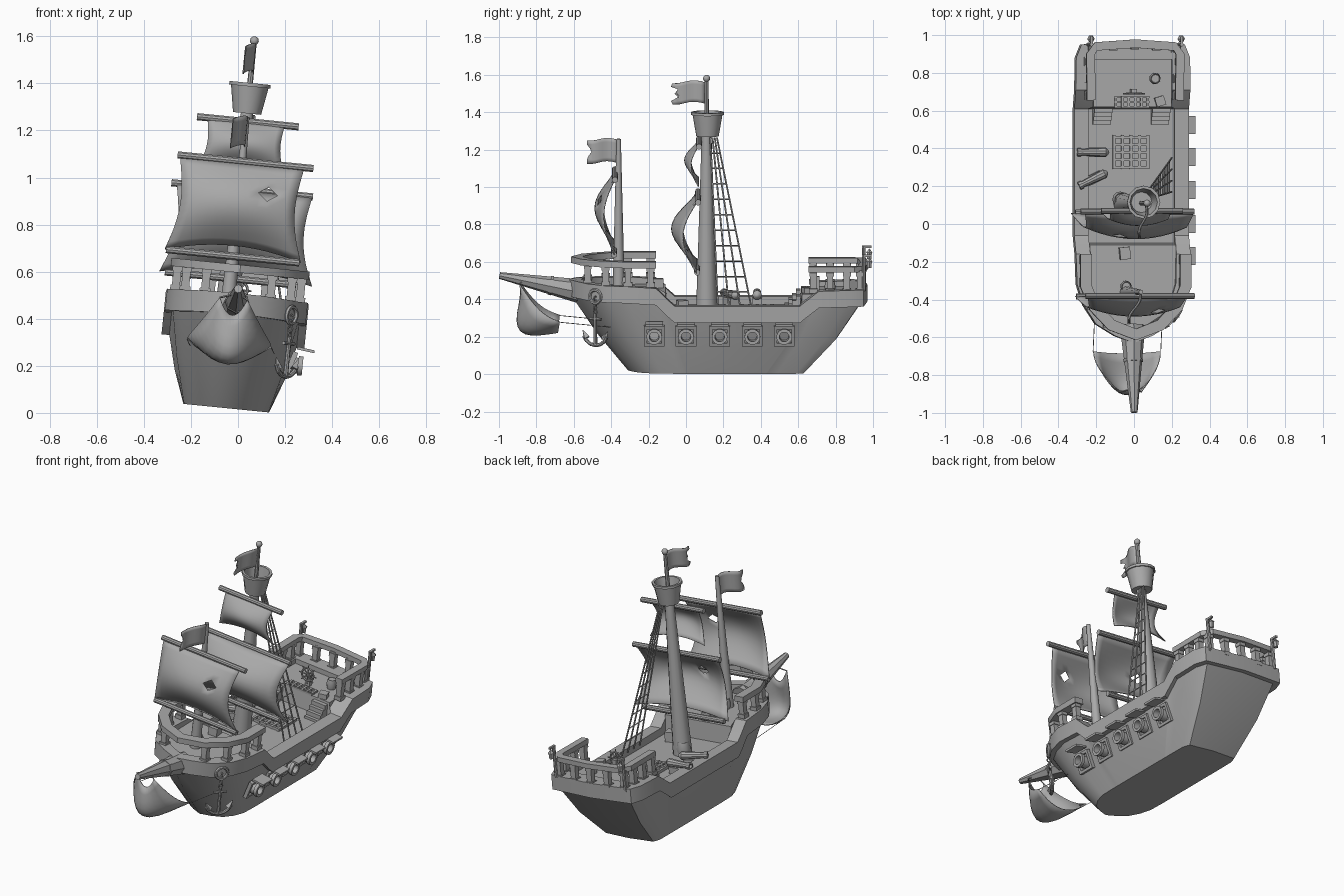
import bpy, bmesh
from math import pi, sin, cos
from mathutils import Matrix, Vector

cube = bpy.data.objects.get("Cube")
if cube:
    bpy.data.objects.remove(cube)

grey = bpy.data.materials.new("plain_grey")
grey.use_nodes = True
grey.diffuse_color = (0.4, 0.4, 0.4, 1)
grey.node_tree.nodes["Principled BSDF"].inputs["Base Color"].default_value = (0.4, 0.4, 0.4, 1)

# The whole ship heels over to its left
HEEL = Matrix.Translation((-0.05, 0, 0.02)) @ Matrix.Rotation(0.1, 4, 'Y')


def add(name, bm, matrix=Matrix(), thick=0):
    bmesh.ops.remove_doubles(bm, verts=bm.verts[:], dist=0.0002)
    bmesh.ops.recalc_face_normals(bm, faces=bm.faces[:])
    me = bpy.data.meshes.new(name)
    bm.to_mesh(me)
    bm.free()
    me.materials.append(grey)
    me.shade_smooth()
    me.set_sharp_from_angle(angle=0.6)
    ob = bpy.data.objects.new(name, me)
    bpy.context.scene.collection.objects.link(ob)
    ob.matrix_world = HEEL @ matrix
    if thick:
        ob.modifiers.new("thickness", 'SOLIDIFY').thickness = thick


def grid(rows, close=False):
    bm = bmesh.new()
    vs = [[bm.verts.new(p) for p in r] for r in rows]
    n = len(vs[0])
    for a, b in zip(vs, vs[1:]):
        for i in range(n if close else n - 1):
            j = (i + 1) % n
            bm.faces.new((a[i], a[j], b[j], b[i]))
    return bm, vs


def lathe(name, profile, matrix=Matrix(), seg=12):
    rows = [[(r * cos(2 * pi * i / seg), r * sin(2 * pi * i / seg), z) for i in range(seg)]
            for r, z in profile]
    add(name, grid(rows, True)[0], matrix)


def aim(a, b):
    a, d = Vector(a), Vector(b) - Vector(a)
    return Matrix.Translation(a) @ d.to_track_quat('Z', 'Y').to_matrix().to_4x4(), d.length


def rod(name, a, b, r0, r1=None, seg=8):
    m, length = aim(a, b)
    r1 = r0 if r1 is None else r1
    lathe(name, [(0, 0), (r0, 0), (r1, length), (0, length)], m, seg)


def ring(name, at, axis, big, small, seg=16):
    m, _ = aim(at, Vector(at) + Vector(axis))
    pts = [(big + small * cos(k * pi / 3), small * sin(k * pi / 3)) for k in range(7)]
    lathe(name, pts, m, seg)


def box(name, at, size, turn=0, axis='Z'):
    bm = bmesh.new()
    bmesh.ops.create_cube(bm, size=1)
    bmesh.ops.scale(bm, vec=size, verts=bm.verts[:])
    add(name, bm, Matrix.Translation(at) @ Matrix.Rotation(turn, 4, axis))


def rail(name, half, z, w, h):
    pts = [Vector(p) for p in half] + [Vector((-x, y)) for x, y in half[-2::-1]]
    rows = []
    for i, p in enumerate(pts):
        t = (pts[min(i + 1, len(pts) - 1)] - pts[max(i - 1, 0)]).normalized()
        n = Vector((-t.y, t.x)) * w / 2
        rows.append([(*(p + n), z + h / 2), (*(p - n), z + h / 2), (*(p - n), z - h / 2), (*(p + n), z - h / 2)])
    bm, vs = grid(rows, True)
    bm.faces.new(vs[0])
    bm.faces.new(vs[-1])
    add(name, bm)


# Hull: columns of (half width, y, bulwark top, deck height) from stern to bow
columns = [(0, .97, .46, .43), (.275, .95, .46, .43), (.303, .88, .46, .43),
           (.305, .71, .455, .43), (.305, .62, .385, .43), (.305, .61, .375, .33),
           (.305, -.06, .375, .33), (.305, -.1, .41, .33), (.305, -.11, .42, .44),
           (.305, -.16, .47, .44), (.3, -.32, .48, .44), (.265, -.43, .48, .44),
           (.2, -.53, .485, .44), (.1, -.592, .49, .44), (0, -.63, .49, .44)]
rows = []
for x, y, top, deck in columns:
    low = top - .09
    by = -.31 + (y + .63) * .594
    iy = min(y, .87) if y > -.3 else (y + .3) * .8 - .3
    ix = x * (.68 if y > .615 else .75)
    hy = y * .97
    rows.append([(0, by, 0), (x * .6, by, 0), (x * .77, (by + hy) / 2 + y * .025, low / 2),
                 (x * .89, hy, low), (x, y, low), (x, y, top), (ix, iy, top),
                 (ix, iy, deck), (0, iy, deck)])
bm, _ = grid(rows)
bmesh.ops.remove_doubles(bm, verts=bm.verts[:], dist=.0002)
bmesh.ops.mirror(bm, geom=bm.verts[:] + bm.edges[:] + bm.faces[:], axis='X', merge_dist=.0005)
add("hull", bm)

# Bowsprit
rod("bowsprit", (0, -.54, .42), (0, -.997, .51), .068, .018, 8)
rod("bowsprit_band", (0, -.715, .455), (0, -.73, .458), .053, .051, 8)

# Railings
bow_path = [(.265, -.16), (.265, -.33), (.22, -.44), (.13, -.535), (0, -.585)]
stern_path = [(.235, .655), (.238, .9), (.21, .94), (0, .955)]
rail("bow_rail", bow_path, .595, .06, .034)
rail("stern_rail", stern_path, .567, .045, .03)
bow_posts = [(.265, -.19), (.265, -.31), (.225, -.43), (.14, -.525)]
stern_posts = [(.235, .68), (.236, .77), (.238, .86), (.225, .93), (.115, .94), (0, .945)]
for posts, z0, z1 in ((bow_posts, .475, .59), (stern_posts, .44, .56)):
    for px, py in posts:
        for x in {px, -px}:
            box("rail_post", (x, py, (z0 + z1) / 2), (.034, .034, z1 - z0))
            box("rail_post_foot", (x, py, z0 + .012), (.046, .046, .024))
            box("rail_post_head", (x, py, z1 - .02), (.042, .042, .02))

# Stern lanterns and stairs
for s in (-1, 1):
    x = s * .24
    rod("lantern_pole", (x, .95, .45), (x, .95, .645), .01)
    box("lantern_arm", (x, .967, .64), (.014, .05, .012))
    lathe("lantern", [(0, 0), (.013, 0), (.016, .035), (.02, .035), (0, .055)],
          Matrix.Translation((x, .98, .575)), 6)
    for k in range(4):
        box("stair_step", (s * .155, .6 - k * .02, .37 - k * .0125), (.095, .025, .1 - k * .025))

# Masts and crow's nest
MX = -.037
rod("main_mast", (MX, .11, .32), (MX, .11, 1.27), .056, .026, 12)
lathe("crows_nest", [(0, 0), (.06, 0), (.08, .115), (.088, .115), (.088, .13), (.073, .13), (.055, .015), (0, .015)],
      Matrix.Translation((MX, .115, 1.255)), 12)
rod("main_flagpole", (MX, .11, 1.25), (MX, .11, 1.55), .013, .011)
lathe("main_mast_ball", [(.019 * sin(k * pi / 6), -.019 * cos(k * pi / 6)) for k in range(7)],
      Matrix.Translation((MX, .11, 1.565)))
rod("fore_mast", (MX, -.36, .43), (MX, -.36, 1.24), .032, .012, 12)


# Sails, bulging forward, each with concave edges and an optional torn hole
def sail(name, cx, y, z0, z1, w0, w1, belly, arch, hole=None):
    n = 12
    rows = []
    for j in range(n + 1):
        v = j / n
        row = []
        for i in range(n + 1):
            u = 2 * i / n - 1
            bow = sin(pi * v)
            row.append((cx + u * (w0 + (w1 - w0) * v) * (1 - .12 * bow), y - belly * bow * (1 - .45 * u * u),
                        z0 + (z1 - z0) * v + arch * (1 - u * u) * (1 - v)))
        rows.append(row)
    bm, vs = grid(rows)
    if hole:
        v = vs[hole[0]][hole[1]]
        near = {e.other_vert(v) for e in v.link_edges}
        for f in list(v.link_faces):
            a, b = [w for w in f.verts if w in near]
            bmesh.utils.face_split(f, a, b)
        bmesh.ops.delete(bm, geom=[v], context='VERTS')
    add(name, bm, thick=.005)


def yard(name, cx, y, z, half):
    rod(name, (cx - half, y, z), (cx + half, y, z), .016, .016, 10)


sail("fore_sail", MX, -.385, .645, 1.045, .29, .265, .105, .045, (8, 9))
yard("fore_upper_yard", -.023, -.38, 1.05, .29)
yard("fore_lower_yard", MX, -.385, .645, .285)
sail("main_lower_sail", -.015, .055, .55, .93, .325, .29, .135, .04, (7, 4))
yard("main_middle_yard", -.025, .065, .93, .302)
yard("main_lower_yard", MX, .06, .55, .28)
sail("main_upper_sail", MX, .065, 1.0, 1.22, .19, .165, .075, .03)
yard("main_upper_yard", -.03, .07, 1.22, .217)

# Bag-shaped sail under the bowsprit
rows = []
for j in range(11):
    v = j / 10
    b = sin(pi * v)
    middle = Vector((0, -.885 + .2 * v - .1 * b, .395 - .195 * v - .09 * b))
    side = Vector((.06 + .12 * sin(v * pi / 2), -.89 + .215 * v, .465 - .19 * v - .035 * b))
    row = []
    for u in [k / 5 - 1 for k in range(11)]:
        p = middle.lerp(side, u * u)
        row.append((side.x * u - .015, p.y, p.z))
    rows.append(row)
add("bow_sail", grid(rows)[0], thick=.005)
for s in (-1, 1):
    rod("bow_sail_line", (s * .18 - .015, -.675, .275), (s * .18, -.4, .25), .002, seg=4)
    rod("bow_sail_tie", (s * .06 - .015, -.89, .465), (0, -.87, .49), .004, seg=4)


# Torn flags streaming forward, drifting to the right
def flag(name, y, z, length, height, drift, tails):
    rows = []
    for i in range(9):
        u = i / 8
        rows.append([(MX + .012 * sin(u * 6) - drift * u, y - length * u * (tails[k] if i == 8 else .93),
                      z + height * k / 6 + .01 * sin(u * 5)) for k in range(7)])
    add(name, grid(rows)[0], thick=.004)


flag("main_flag", .1, 1.43, .18, .115, .03, (.95, 1, .75, .9, .7, 1, .97))
flag("fore_flag", -.365, 1.11, .165, .125, .055, (1, 1, .95, .85, .9, 1, 1))

# Rope ladder on the left side
tops = [Vector((MX + .03, .13 + .012 * k, 1.25)) for k in range(4)]
feet = [Vector((.215, .17 + .06 * k, .36)) for k in range(4)]
for a, b in zip(tops, feet):
    rod("shroud", a, b, .005, seg=5)
for k in range(1, 11):
    for i in range(3):
        t = k / 11
        rod("shroud_rung", tops[i].lerp(feet[i], t), tops[i + 1].lerp(feet[i + 1], t), .004, seg=4)

# Gun ports with barrels and raised lids, left side only
gun = [(0, 0), (.036, 0), (.034, .07), (.042, .07), (.042, .09), (.026, .09), (.024, .03), (0, .03)]
for y in (-.17, 0, .18, .355, .525):
    for s in (-1, 1):
        box("port_side", (.254, y + s * .047, .212), (.022, .016, .11), .29, 'Y')
        box("port_sill", (.254 + s * .014, y, .212 + s * .047), (.022, .11, .016), .29, 'Y')
    lathe("gun_barrel", gun, aim((.215, y, .21), (.3, y, .21))[0], 14)
    box("port_lid", (.312, y, .28), (.075, .095, .012), .12, 'Y')

# Anchor on the left bow, lying along the planking
HOOK, ALONG = Vector((.237, -.485, 0)), Vector((.045, .064, 0))


def anchor_point(side, z):
    return HOOK + ALONG * side + Vector((0, 0, z))


ring("anchor_hawse", anchor_point(0, .42), (.82, -.57, 0), .036, .009)
for k in range(4):
    ring("chain_link", anchor_point(0, .41 - k * .024), (.82, -.57, 0) if k % 2 else ALONG, .012, .004, 8)
rod("anchor_shank", anchor_point(0, .33), anchor_point(0, .16), .009, .011)
rod("anchor_stock", anchor_point(-.5, .3), anchor_point(.5, .3), .008)
arc = [(sin(a), .228 - .07 * cos(a)) for a in [k * .42 - 1.26 for k in range(7)]]
for a, b in zip(arc, arc[1:]):
    rod("anchor_arm", anchor_point(*a), anchor_point(*b), .01)
for s, z in (arc[0], arc[-1]):
    rod("anchor_fluke", anchor_point(s * .75, z - .012), anchor_point(s * 1.1, z + .03), .02, .002, 4)

# Deck grating
for k in range(5):
    box("grating_bar_long", ((k - 2) * .045, .38, .338), (.014, .18, .018))
    box("grating_bar_cross", (0, .38 + (k - 2) * .04, .338), (.19, .014, .016))

# Hatch bars in front of the wheel
for k in range(6):
    box("hatch_bar", (-.09 + k * .034, .645, .436), (.012, .06, .014))
for y in (.62, .645, .672):
    box("hatch_cross_bar", (-.005, y, .436), (.185, .01, .012))

# Deck cannons
for y, turn in ((.38, 0), (.24, .45)):
    c, d = Vector((-.2, y, .39)), Vector((-cos(turn), -sin(turn), 0))
    box("cannon_carriage", c + Vector((0, 0, -.038)), (.1, .05, .04), turn)
    lathe("cannon", [(0, 0), (.012, .005), (.025, .02), (.017, .15), (.022, .15), (.022, .17), (.012, .17), (0, .14)],
          aim(c - d * .08, c + d * .09)[0], 10)

# Steering wheel
box("wheel_stand", (0, .705, .465), (.03, .02, .08))
ring("wheel_rim", (0, .69, .505), (0, 1, 0), .04, .006)
for k in range(4):
    v = Vector((cos(k * pi / 4), 0, sin(k * pi / 4))) * .058
    rod("wheel_spoke", Vector((0, .69, .505)) - v, Vector((0, .69, .505)) + v, .004, seg=5)

# Barrels and crates
for x, y, z, r in ((-.06, .13, .33, .042), (.115, .77, .43, .03), (-.04, -.33, .44, .03)):
    lathe("barrel", [(0, 0), (r * .8, 0), (r, r), (r * .8, r * 2), (r * .7, r * 1.9), (0, r * 1.9)],
          Matrix.Translation((x, y, z)))
box("fore_crate", (-.045, -.155, .465), (.055, .065, .05), .1)
box("main_crate", (.13, -.02, .36), (.06, .055, .06), .2)
box("stern_crate", (.145, .65, .445), (.05, .05, .03), .3)
